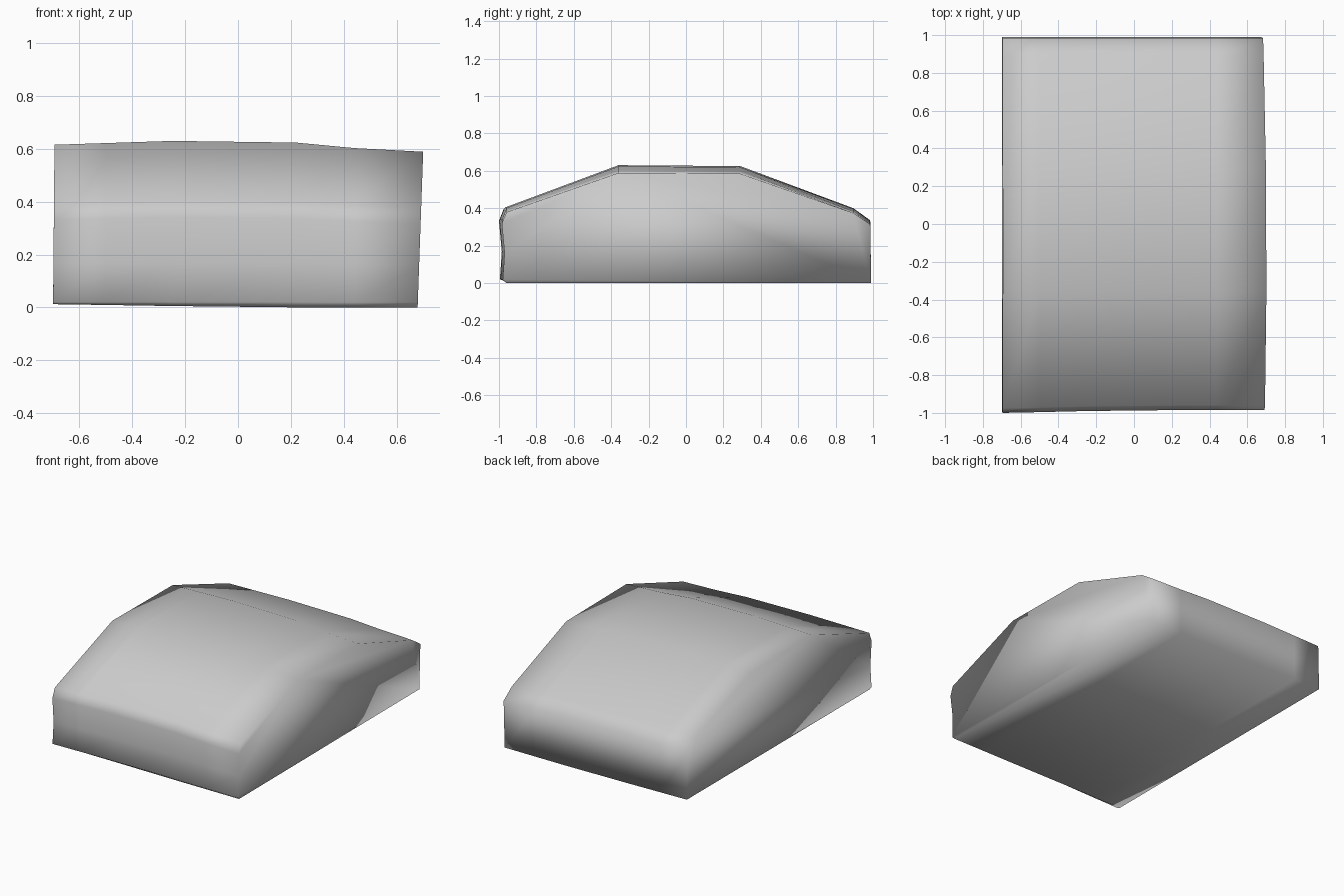
import bpy, bmesh

if "Cube" in bpy.data.objects:
    bpy.data.objects.remove(bpy.data.objects["Cube"])

# Side profile (y, z), from front foot over the roof to the back foot
PROFILE = [(-0.965, 0.0), (-0.985, 0.02), (-0.975, 0.17), (-0.99, 0.34), (-0.965, 0.405),
           (-0.36, 0.63), (0.29, 0.625), (0.895, 0.40), (0.985, 0.335), (0.99, 0.0)]

# Stations along x: position, height factor, bottom lift, y shift of the front
STATIONS = [(-0.70, 0.977, 0.012, -0.01), (-0.50, 0.987, 0.009, -0.006), (-0.25, 1.0, 0.005, 0.0),
            (0.22, 0.99, 0.0, 0.005), (0.44, 0.957, 0.0, 0.005), (0.68, 0.935, 0.0, 0.005)]

bm = bmesh.new()
rings = []
for i, (x, hf, lift, shift) in enumerate(STATIONS):
    ring = []
    for y, z in PROFILE:
        px = x
        if i == 0:                      # left end leans in slightly
            px += 0.005 * z / 0.6
        elif i == len(STATIONS) - 1:    # right end bulges towards the roof
            px += 0.02 * z / 0.6 - 0.008 * max(y, 0)
        py = y + (shift if y < -0.9 else 0)
        ring.append(bm.verts.new((px, py, max(z * hf, lift))))
    rings.append(ring)

# Skin between stations, then end caps
n = len(PROFILE)
for a, b in zip(rings, rings[1:]):
    for j in range(n):
        k = (j + 1) % n
        bm.faces.new((a[j], a[k], b[k], b[j]))
bm.faces.new(rings[0])
bm.faces.new(rings[-1])
bmesh.ops.recalc_face_normals(bm, faces=bm.faces)
for f in bm.faces:
    f.smooth = True

mesh = bpy.data.meshes.new("rounded_block")
bm.to_mesh(mesh)
bm.free()
block = bpy.data.objects.new("rounded_block", mesh)
bpy.context.collection.objects.link(block)
